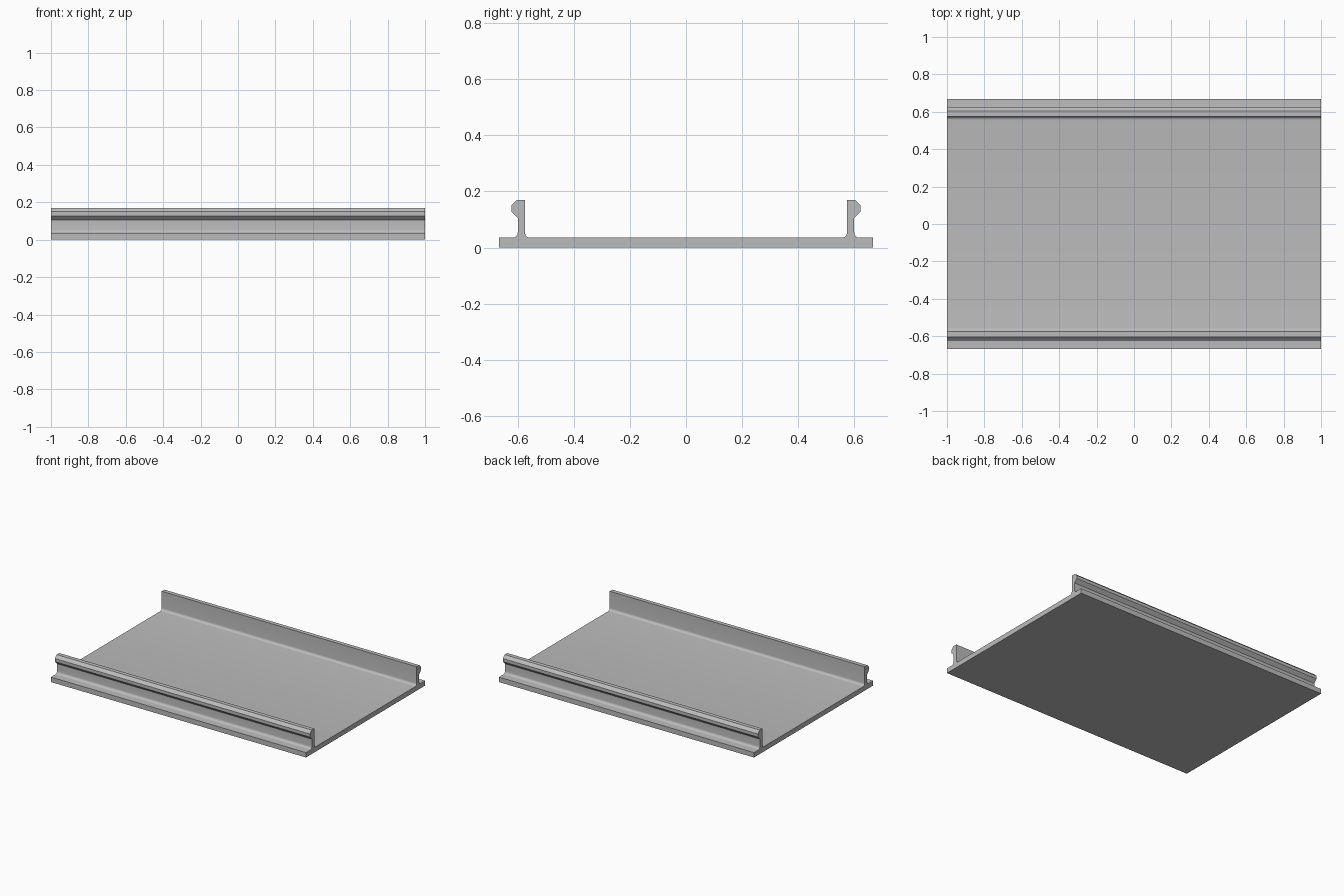
import bpy
import bmesh
from math import sin, cos, radians

if "Cube" in bpy.data.objects:
    bpy.data.objects.remove(bpy.data.objects["Cube"], do_unlink=True)

# Material
grey = bpy.data.materials.new("light grey")
grey.use_nodes = True
colour = (0.5, 0.5, 0.5, 1)
grey.diffuse_color = colour
grey.node_tree.nodes["Principled BSDF"].inputs["Base Color"].default_value = colour

HALF_LENGTH, HALF_WIDTH = 1.0, 0.667
BASE_TOP, RAIL_TOP = 0.035, 0.17
WALL_IN, WALL_OUT = 0.574, 0.6
FILLET, STEPS = 0.018, 6


def fillet(cy, start, end):
    """Concave arc between the base and a wall, as (y, z) points."""
    angles = [radians(start + (end - start) * i / STEPS) for i in range(STEPS + 1)]
    return [(cy + FILLET * cos(a), BASE_TOP + FILLET + FILLET * sin(a)) for a in angles]


# Half of the tray's cross-section, from the outer bottom corner inwards
half = [(HALF_WIDTH, 0), (HALF_WIDTH, BASE_TOP)]
half += fillet(WALL_OUT + FILLET, 270, 180)
# Snap bead along the outside of the rail
half += [(WALL_OUT, 0.105), (0.623, 0.128), (0.623, 0.15), (0.603, RAIL_TOP), (WALL_IN, RAIL_TOP)]
half += fillet(WALL_IN - FILLET, 0, -90)
profile = half + [(-y, z) for y, z in reversed(half)]

# Extrude the section along x
bm = bmesh.new()
section = bm.faces.new([bm.verts.new((-HALF_LENGTH, y, z)) for y, z in profile])
result = bmesh.ops.extrude_face_region(bm, geom=[section], use_keep_orig=True)
moved = [v for v in result["geom"] if isinstance(v, bmesh.types.BMVert)]
bmesh.ops.translate(bm, verts=moved, vec=(2 * HALF_LENGTH, 0, 0))
bmesh.ops.recalc_face_normals(bm, faces=bm.faces)

mesh = bpy.data.meshes.new("railed_tray")
bm.to_mesh(mesh)
bm.free()
mesh.materials.append(grey)
tray = bpy.data.objects.new("railed_tray", mesh)
bpy.context.collection.objects.link(tray)

# Smooth fillets, sharp corners
bpy.ops.object.select_all(action="DESELECT")
tray.select_set(True)
bpy.context.view_layer.objects.active = tray
bpy.ops.object.shade_smooth_by_angle(angle=radians(30))
